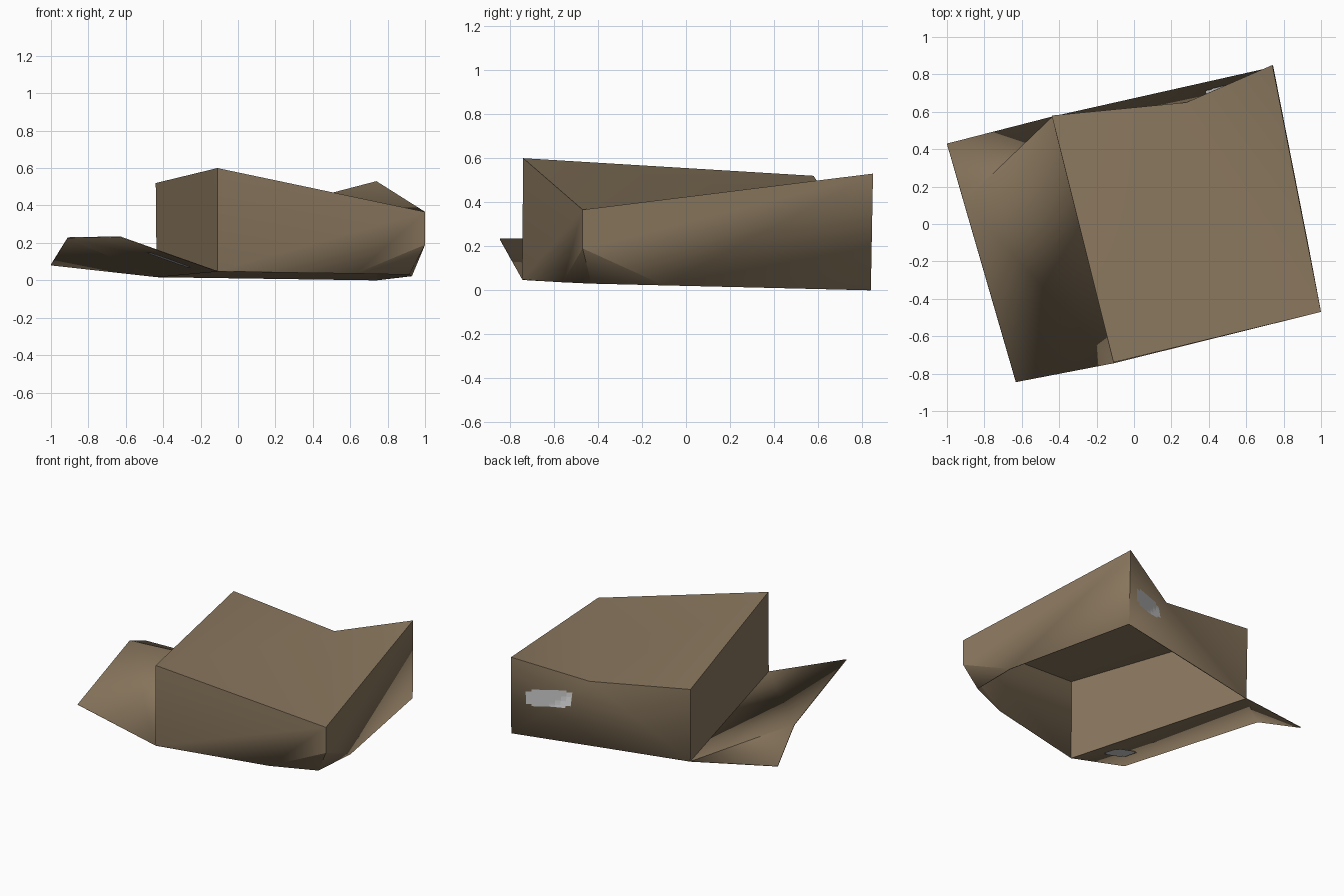
import bpy, bmesh
from mathutils import Vector
from mathutils.bvhtree import BVHTree

if "Cube" in bpy.data.objects:
    bpy.data.objects.remove(bpy.data.objects["Cube"])


def material(name, rgb):
    m = bpy.data.materials.new(name)
    m.diffuse_color = (*rgb, 1)
    m.use_nodes = True
    m.node_tree.nodes["Principled BSDF"].inputs["Base Color"].default_value = m.diffuse_color
    return m


CARD = material("cardboard brown", (0.26, 0.19, 0.115))
PAPER = material("label grey", (0.62, 0.62, 0.62))


def make_object(name, bm, mat):
    me = bpy.data.meshes.new(name)
    bm.to_mesh(me)
    ob = bpy.data.objects.new(name, me)
    bpy.context.collection.objects.link(ob)
    me.materials.append(mat)
    return ob


# Named corners of the crumpled, upturned box
P = {
    # lid corners and the dent in the back edge
    "A": (-0.44, 0.58, 0.52), "B": (-0.11, -0.74, 0.60), "C": (1.00, -0.47, 0.366),
    "D": (0.74, 0.85, 0.53), "E": (0.28, 0.65, 0.41),
    # lower rim, with the crushed front-right corner
    "a": (-0.435, 0.575, 0.02), "b": (-0.11, -0.745, 0.05), "d": (0.745, 0.84, 0.0),
    "c": (1.00, -0.47, 0.19), "p": (0.63, -0.56, 0.036), "q": (0.915, -0.43, 0.03),
    "r": (0.93, -0.10, 0.022),
    # outer edge of the folded-out flap
    "f": (-1.00, 0.43, 0.085), "g": (-0.91, 0.12, 0.23), "h": (-0.63, -0.845, 0.235),
}
FACES = ["ABE", "EBC", "ECD",          # lid
         "BbpcC", "pqc",               # front wall and crushed corner
         "CcrdD", "cqr",               # right wall
         "DdE", "EdaA",                # back wall
         "AabB",                       # left wall
         "abg", "afg", "gbh"]          # flap

bm = bmesh.new()
verts = {k: bm.verts.new(v) for k, v in P.items()}
for f in FACES:
    bm.faces.new([verts[k] for k in f])
bmesh.ops.triangulate(bm, faces=[f for f in bm.faces if len(f.verts) > 3])
bmesh.ops.recalc_face_normals(bm, faces=bm.faces[:])
lid = next(f for f in bm.faces if all(v in [verts[k] for k in "EBC"] for v in f.verts))
if lid.normal.z < 0:
    bmesh.ops.reverse_faces(bm, faces=bm.faces[:])
bm.normal_update()
tree = BVHTree.FromBMesh(bm)

# Cardboard sheet with a little thickness on the inner side
box = make_object("cardboard_box", bm, CARD)
solid = box.modifiers.new("thickness", 'SOLIDIFY')
solid.thickness = 0.006
solid.offset = -1
bpy.context.view_layer.objects.active = box
box.select_set(True)
bpy.ops.object.shade_smooth_by_angle(angle=0.45)


# Paper labels: clipped rectangles projected on to the sheet
def label(name, centre, along, across, ray, lift):
    """Cast a grid on to the box so that the paper follows its folds."""
    bm = bmesh.new()
    n = 8
    centre, along, across, ray = map(Vector, (centre, along, across, ray))
    grid = {}
    for i in range(n + 1):
        for j in range(n + 1):
            u, v = 2 * i / n - 1, 2 * j / n - 1
            hit = tree.ray_cast(centre + along * u + across * v, ray)[0]
            if hit:
                grid[i, j] = bm.verts.new(hit - ray * lift)
    for i in range(n):
        for j in range(n):
            quad = [(i, j), (i + 1, j), (i + 1, j + 1), (i, j + 1)]
            corner = i in (0, n - 1) and j in (0, n - 1)
            if corner or not all(k in grid for k in quad):
                continue
            bm.faces.new([grid[k] for k in quad])
    bmesh.ops.recalc_face_normals(bm, faces=bm.faces[:])
    bm.normal_update()
    if bm.faces and sum((f.normal.dot(ray) for f in bm.faces)) > 0:
        bmesh.ops.reverse_faces(bm, faces=bm.faces[:])
    make_object(name, bm, PAPER)


label("back_label", (0.518, 2, 0.268), (-0.137, 0, 0.01), (0, 0, 0.058), (0, -1, 0), 0.003)
label("flap_label", (-0.37, -0.575, -1), (0.11, 0.025, 0), (-0.014, 0.058, 0), (0, 0, 1), 0.011)
